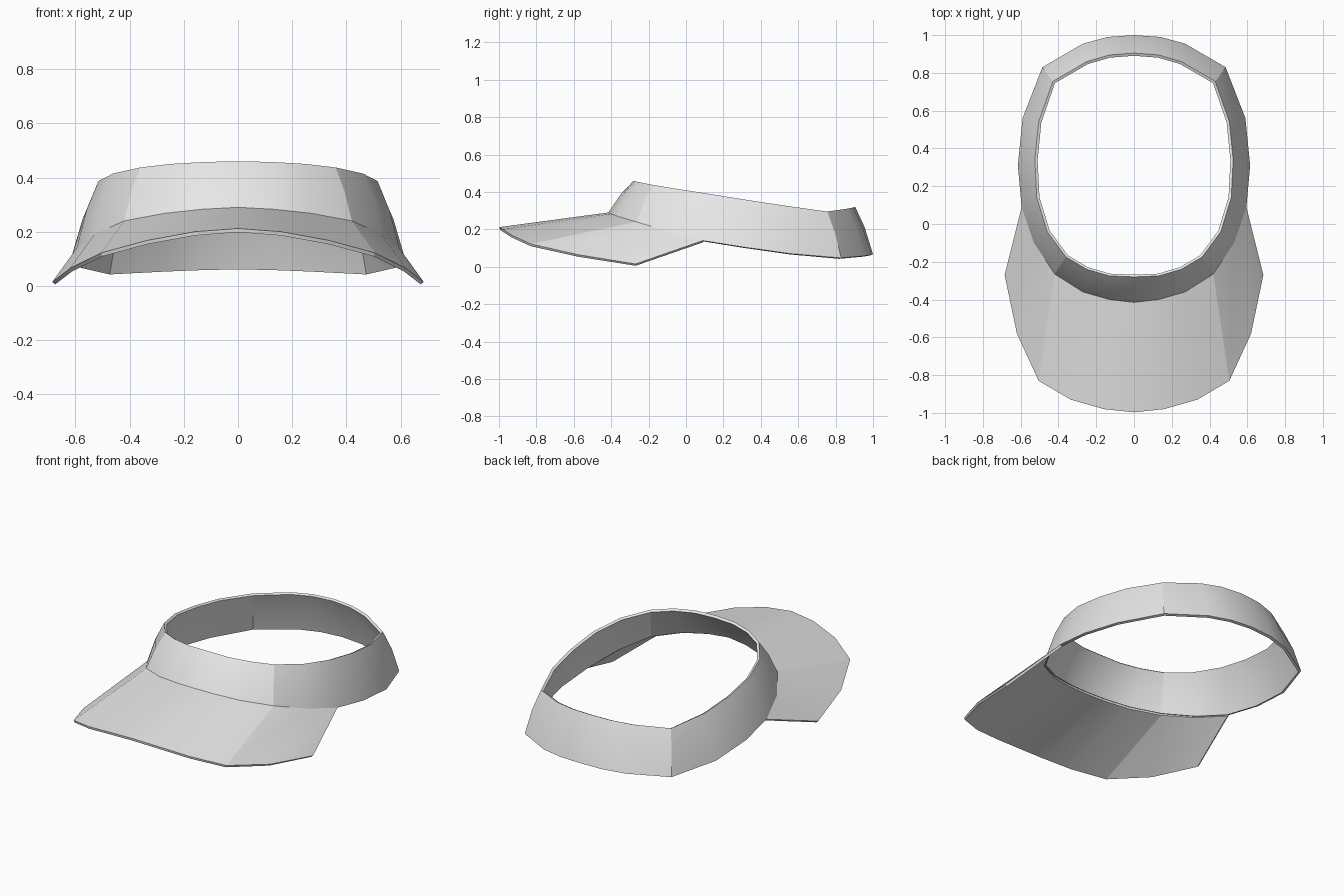
import bpy, bmesh, math
from mathutils import Vector

if "Cube" in bpy.data.objects:
    bpy.data.objects.remove(bpy.data.objects["Cube"])

grey = bpy.data.materials.new("light grey")
grey.diffuse_color = (0.8, 0.8, 0.8, 1)
grey.use_nodes = True
grey.node_tree.nodes["Principled BSDF"].inputs["Base Color"].default_value = grey.diffuse_color

# Right-hand half outlines, from the front centre round to the back centre
BAND_BOTTOM = [(0, -.415, .29), (.13, -.40, .283), (.27, -.36, .268), (.42, -.265, .24),
               (.53, -.10, .19), (.595, .09, .14), (.615, .31, .105), (.59, .56, .07),
               (.485, .83, .047), (.27, .955, .058), (.14, .99, .063), (0, 1.0, .066)]
BAND_TOP = [(0, -.28, .46), (.13, -.275, .457), (.25, -.24, .45), (.36, -.175, .437),
            (.46, -.04, .415), (.515, .14, .387), (.525, .34, .355), (.505, .54, .325),
            (.43, .755, .295), (.25, .86, .31), (.13, .895, .317), (0, .905, .32)]
BRIM_EDGE = [(0, -.997, .212), (.16, -.98, .20), (.335, -.93, .168), (.505, -.83, .122),
             (.62, -.58, .065), (.685, -.27, .015)]


def mirror_x(p):
    return (-p[0], p[1], p[2])


def skin(name, rows, closed, creases, thickness):
    """Join rows of points with quads, crease some columns, then thicken inwards."""
    bm = bmesh.new()
    grid = [[bm.verts.new(p) for p in row] for row in rows]
    n = len(rows[0])
    for lo, hi in zip(grid, grid[1:]):
        for i in range(n if closed else n - 1):
            j = (i + 1) % n
            bm.faces.new((lo[i], lo[j], hi[j], hi[i]))
        for c in creases:
            bm.edges.get((lo[c], hi[c])).smooth = False
    me = bpy.data.meshes.new(name)
    bm.to_mesh(me)
    bm.free()
    ob = bpy.data.objects.new(name, me)
    bpy.context.collection.objects.link(ob)
    me.materials.append(grey)
    bpy.ops.object.select_all(action='DESELECT')
    ob.select_set(True)
    bpy.context.view_layer.objects.active = ob
    mod = ob.modifiers.new("thickness", 'SOLIDIFY')
    mod.thickness = thickness
    mod.offset = -1
    bpy.ops.object.modifier_apply(modifier=mod.name)
    bpy.ops.object.shade_smooth_by_angle(angle=math.radians(30), keep_sharp_edges=True)
    return ob


def ring(half):
    return half + [mirror_x(p) for p in half[-2:0:-1]]


def arc(half):
    return [mirror_x(p) for p in half[:0:-1]] + half


# Head band: sloping wall with a slight bulge and creases at the four corners
centre = Vector((0, .3, 0))
middle = []
for b, t in zip(BAND_BOTTOM, BAND_TOP):
    m = Vector(b).lerp(Vector(t), .55)
    out = m - centre
    out.z = 0
    middle.append(tuple(m + out.normalized() * .008 + Vector((0, 0, .004))))
n = 2 * (len(BAND_TOP) - 1)
skin("head_band", [ring(BAND_BOTTOM), ring(middle), ring(BAND_TOP)], True,
     (3, 8, n - 8, n - 3), .016)

# Brim: fans out from the front part of the band's lower edge
last = len(BRIM_EDGE) - 1
skin("brim", [arc(BRIM_EDGE), arc(BAND_BOTTOM[:last + 1])], False,
     (last - 3, last + 3), .014)
